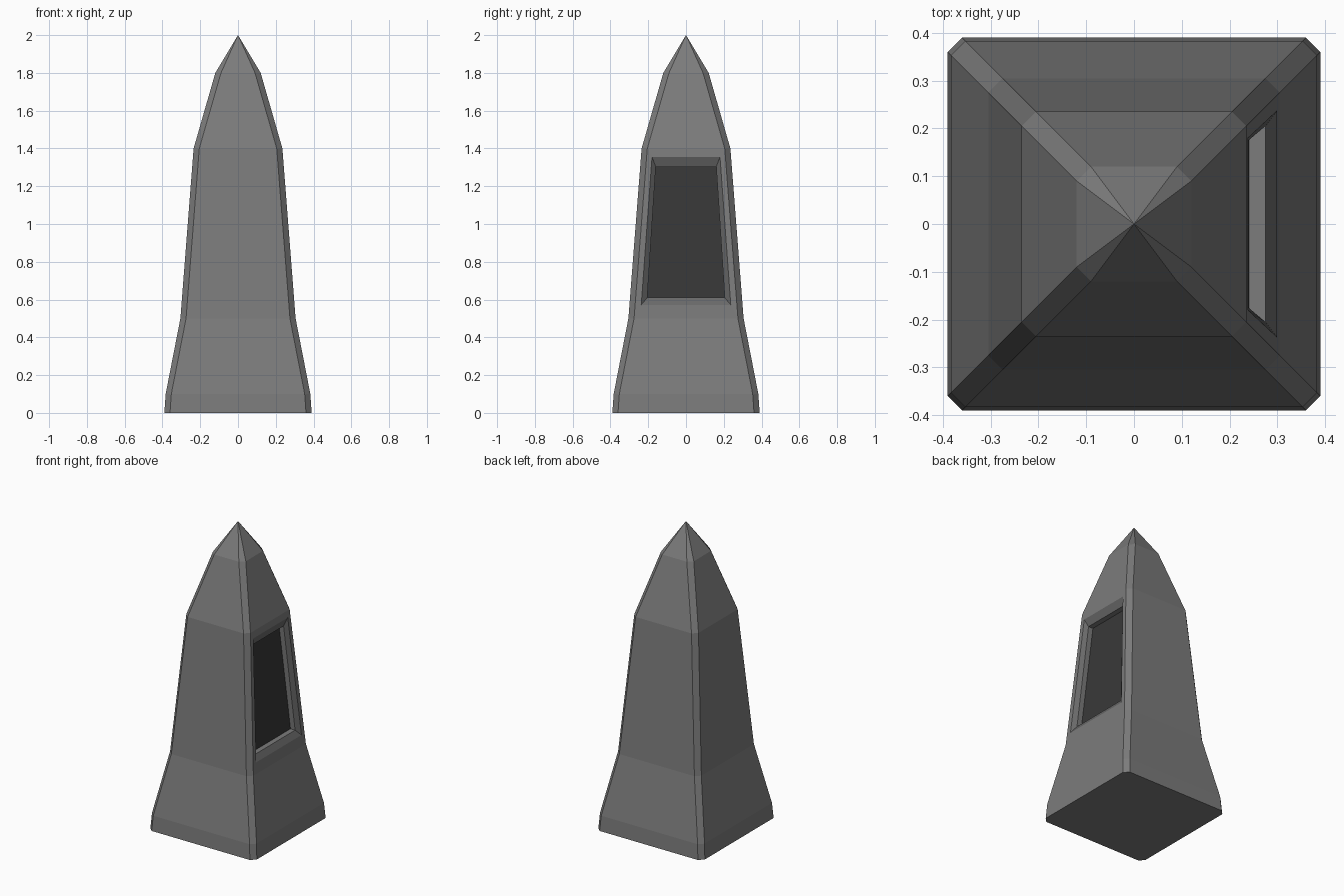
import bpy, bmesh

if "Cube" in bpy.data.objects:
    bpy.data.objects.remove(bpy.data.objects["Cube"])

CHAMFER = 0.03
PROFILE = [(0.39, 0.0), (0.383, 0.1), (0.305, 0.5), (0.235, 1.4), (0.12, 1.8)]


def grey(name, value):
    mat = bpy.data.materials.new(name)
    mat.diffuse_color = (value, value, value, 1)
    mat.use_nodes = True
    mat.node_tree.nodes["Principled BSDF"].inputs["Base Color"].default_value = mat.diffuse_color
    return mat


MATERIALS = [grey("stone_grey", 0.2), grey("surround_grey", 0.14), grey("panel_grey", 0.04)]


def make_object(name, bm):
    bmesh.ops.recalc_face_normals(bm, faces=bm.faces)
    mesh = bpy.data.meshes.new(name)
    bm.to_mesh(mesh)
    bm.free()
    for mat in MATERIALS:
        mesh.materials.append(mat)
    obj = bpy.data.objects.new(name, mesh)
    bpy.context.collection.objects.link(obj)
    return obj


def ring(bm, half, z):
    # Chamfered square; the first two points bound the right face
    h, k = half, half - CHAMFER
    pts = [(h, -k), (h, k), (k, h), (-k, h), (-h, k), (-h, -k), (-k, -h), (k, -h)]
    return [bm.verts.new((x, y, z)) for x, y in pts]


def panel_ring(bm, bottom, top):
    # Trapezoid on the right face from (x, half width, z) pairs
    (xb, wb, zb), (xt, wt, zt) = bottom, top
    pts = [(xb, -wb, zb), (xb, wb, zb), (xt, wt, zt), (xt, -wt, zt)]
    return [bm.verts.new(p) for p in pts]


def bridge(bm, a, b, skip=(), material=0):
    n = len(a)
    for i in range(n):
        if i not in skip:
            face = bm.faces.new((a[i], a[(i + 1) % n], b[(i + 1) % n], b[i]))
            face.material_index = material


def face_x(z):
    # Slope of the right wall in the middle section
    return 0.305 - (z - 0.5) * 0.07 / 0.9


# Tapered obelisk body, leaving the right middle wall open
bm = bmesh.new()
rings = [ring(bm, h, z) for h, z in PROFILE]
bm.faces.new(rings[0][::-1])
for i in range(len(rings) - 1):
    bridge(bm, rings[i], rings[i + 1], skip=(0,) if i == 2 else ())
apex = bm.verts.new((0, 0, 2.0))
for i in range(8):
    bm.faces.new((rings[-1][i], rings[-1][(i + 1) % 8], apex))

# Right wall with sloped window surround, straight recess and dark panel
wall = [rings[2][0], rings[2][1], rings[3][1], rings[3][0]]
inner = ((0.275, 0.205, 0.61), (0.222, 0.16, 1.303))
back = [(x - 0.034, w, z) for x, w, z in inner]
surround = panel_ring(bm, (face_x(0.572), 0.237, 0.572), (face_x(1.355), 0.18, 1.355))
reveal = panel_ring(bm, *inner)
recess = panel_ring(bm, *back)
bridge(bm, wall, surround)
bridge(bm, surround, reveal, material=1)
bridge(bm, reveal, recess)
bm.faces.new(recess).material_index = 2
make_object("obelisk_body", bm)
